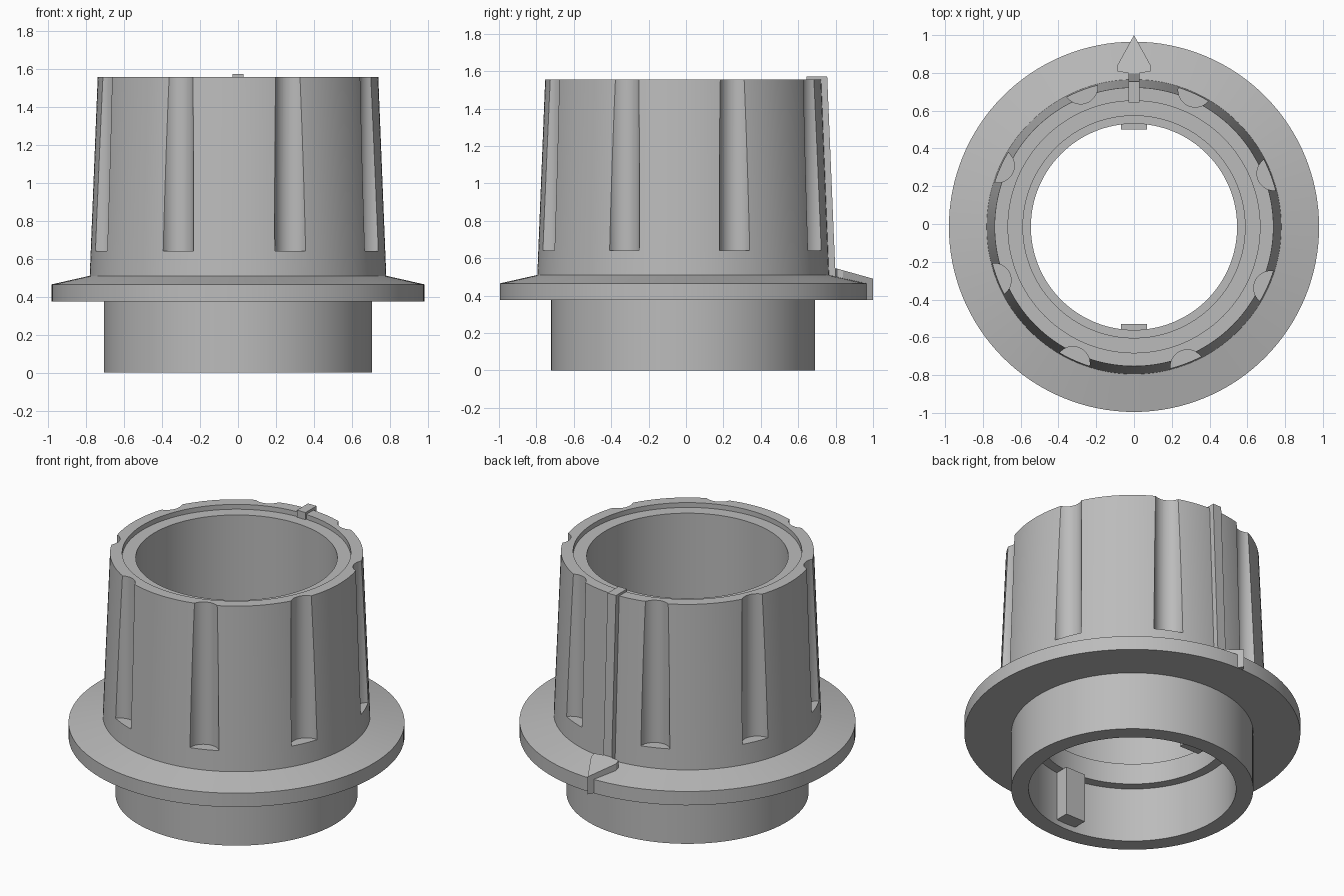
import bpy, bmesh
from math import cos, sin, pi, radians
from mathutils import Matrix, Vector

old = bpy.data.objects.get("Cube")
if old:
    bpy.data.objects.remove(old, do_unlink=True)

CY = -0.015          # centre of the round body in y
SEGMENTS = 128

grey = bpy.data.materials.new("plain grey")
grey.use_nodes = True
colour = (0.5, 0.5, 0.5, 1)
grey.diffuse_color = colour
grey.node_tree.nodes["Principled BSDF"].inputs["Base Color"].default_value = colour


def finish(name, bm):
    bmesh.ops.recalc_face_normals(bm, faces=bm.faces[:])
    mesh = bpy.data.meshes.new(name)
    bm.to_mesh(mesh)
    bm.free()
    mesh.materials.append(grey)
    ob = bpy.data.objects.new(name, mesh)
    bpy.context.collection.objects.link(ob)
    return ob


def lathe(name, profile):
    """Revolve a closed (radius, z) profile around the body axis."""
    bm = bmesh.new()
    rings = []
    for i in range(SEGMENTS):
        a = 2 * pi * i / SEGMENTS
        rings.append([bm.verts.new((r * cos(a), CY + r * sin(a), z)) for r, z in profile])
    for i, ring in enumerate(rings):
        after = rings[(i + 1) % SEGMENTS]
        for j in range(len(profile)):
            k = (j + 1) % len(profile)
            bm.faces.new((ring[j], after[j], after[k], ring[k]))
    return finish(name, bm)


def prism(name, bottom, top):
    """Join two matching outlines into a solid."""
    bm = bmesh.new()
    low = [bm.verts.new(p) for p in bottom]
    high = [bm.verts.new(p) for p in top]
    bm.faces.new(low)
    bm.faces.new(high)
    for i in range(len(low)):
        k = (i + 1) % len(low)
        bm.faces.new((low[i], low[k], high[k], high[i]))
    return finish(name, bm)


# Hollow body: lower sleeve, flange, tapered grip, stepped bore
body = lathe("knob_body", [
    (0.605, 0), (0.706, 0), (0.706, 0.376), (0.98, 0.376), (0.98, 0.465),
    (0.78, 0.51), (0.738, 1.556), (0.667, 1.556), (0.667, 1.525),
    (0.588, 1.525), (0.588, 0.485), (0.546, 0.485), (0.546, 0.35), (0.605, 0.35)])

# Eight round grip grooves, cut with upright cylinders
bm = bmesh.new()
for i in range(8):
    a = radians(20.9 + 45 * i)
    place = Vector((0.793 * cos(a), CY + 0.793 * sin(a), 1.19))
    bmesh.ops.create_cone(bm, cap_ends=True, segments=48, radius1=0.09, radius2=0.09,
                          depth=1.1, matrix=Matrix.Translation(place))
cutter = finish("groove_cutter", bm)
cutter.hide_render = True
cutter.hide_viewport = True
cut = body.modifiers.new("grooves", 'BOOLEAN')
cut.operation = 'DIFFERENCE'
cut.solver = 'EXACT'
cut.object = cutter
graph = bpy.context.evaluated_depsgraph_get()
body_mesh = bpy.data.meshes.new_from_object(body.evaluated_get(graph))
body.modifiers.clear()
body.data = body_mesh
bpy.data.objects.remove(cutter, do_unlink=True)

# Slim marker rib up the back and over the rim
side = [(0.643, 1.571), (0.755, 1.571), (0.798, 0.54), (0.77, 0.45),
        (0.70, 0.45), (0.66, 1.52), (0.643, 1.52)]
prism("marker_rib", [(-0.03, y, z) for y, z in side], [(0.03, y, z) for y, z in side])

# Arrow pointer on the flange with a sloping top
outline = [(0, 1.0), (-0.088, 0.84), (-0.086, 0.807), (-0.03, 0.80), (-0.03, 0.74),
           (0.03, 0.74), (0.03, 0.80), (0.086, 0.807), (0.088, 0.84)]
prism("pointer_arrow", [(x, y, 0.377) for x, y in outline],
      [(x, y, 0.49 + (1.0 - y) * 0.28) for x, y in outline])

# Two keys inside the lower sleeve
for name, s in (("back_key", 1), ("front_key", -1)):
    plan = [(-0.07, CY + s * 0.515), (0.07, CY + s * 0.515),
            (0.07, CY + s * 0.62), (-0.07, CY + s * 0.62)]
    prism(name, [(x, y, 0.035) for x, y in plan], [(x, y, 0.352) for x, y in plan])

# Smooth round walls, crisp edges
bpy.ops.object.select_all(action='DESELECT')
body.select_set(True)
bpy.context.view_layer.objects.active = body
bpy.ops.object.shade_smooth_by_angle(angle=radians(12))
